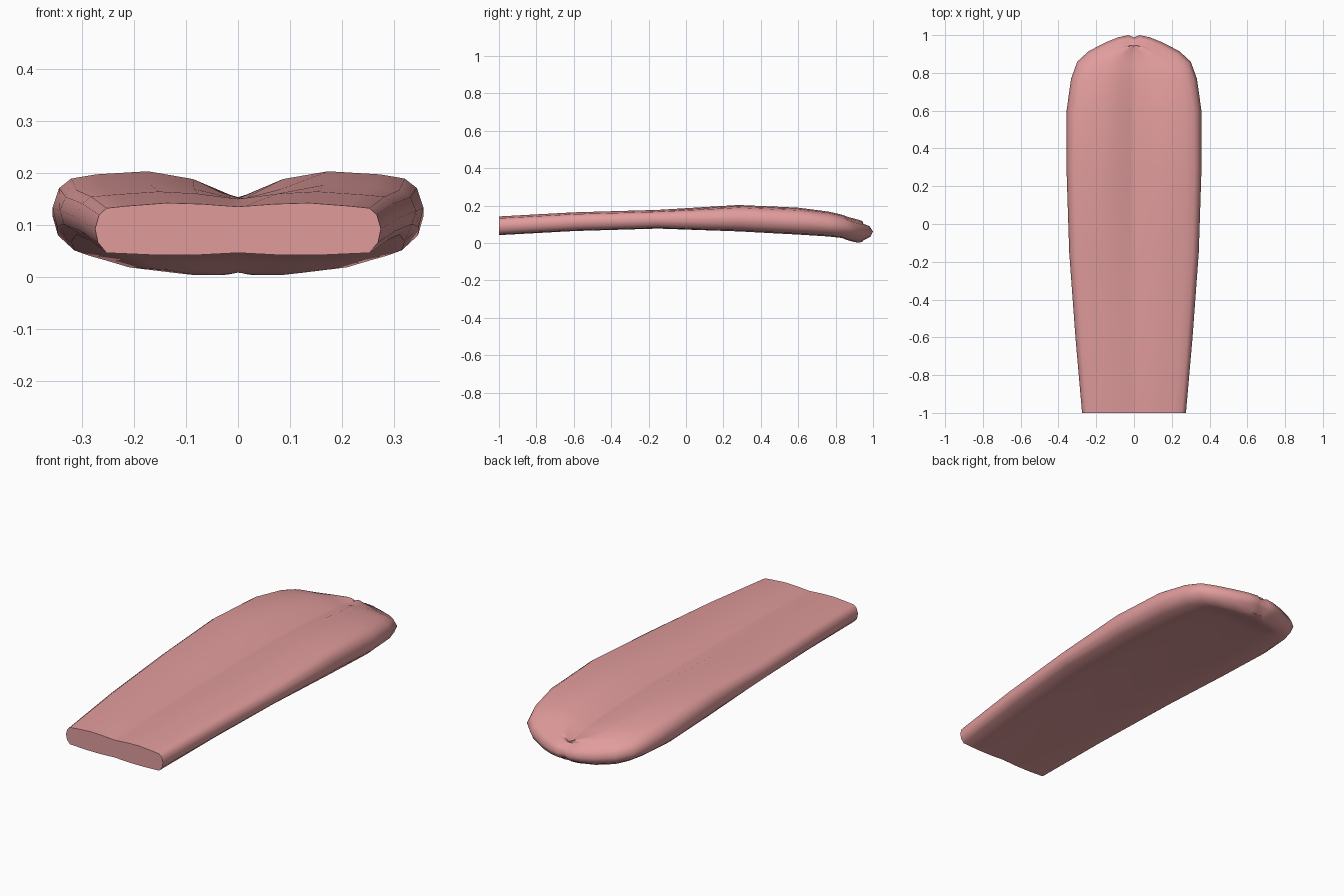
import bpy, bmesh
from mathutils import Vector

if "Cube" in bpy.data.objects:
    bpy.data.objects.remove(bpy.data.objects["Cube"])

# Stations from back to tip: y, half width, bottom z, ridge z, groove depth, edge inset
STATIONS = [
    (-1.00, .275, .042, .142, .007, .022),
    (-0.60, .310, .064, .164, .014, .028),
    (-0.15, .343, .077, .177, .027, .032),
    (0.28, .357, .062, .203, .050, .036),
    (0.60, .357, .045, .189, .048, .042),
    (0.77, .333, .035, .168, .038, .048),
    (0.86, .300, .027, .152, .030, .052),
    (0.915, .240, .013, .138, .024, .055),
    (0.962, .150, .003, .127, .018, .055),
    (0.988, .085, .004, .120, .014, .055),
    (1.00, .030, .008, .114, .008, .055),
    (0.988, .000, .010, .108, .000, .050),
]
# Top crown: fraction of width, groove share, drop at the sides
CROWN = [(0, 1, 0), (.05, .9, 0), (.27, .3, 0), (.54, 0, 0), (.85, 0, .006)]
# Rounded side wall: inset share, height share
WALL = [(1, .90), (.35, .77), (0, .50), (.25, .24), (1, .04)]
# Underside: fraction of width, height share
UNDER = [(.65, 0), (.3, 0), (0, .04)]


def half_section(i):
    """Points from the top centre round the right side to the bottom centre."""
    y, w, zb, zt, g, inset = STATIONS[i]
    a, b = STATIONS[max(i - 1, 0)], STATIONS[min(i + 1, len(STATIONS) - 1)]
    n = Vector((b[0] - a[0], a[1] - b[1])).normalized()
    if i == 0:
        n = Vector((1, 0))
    if i >= len(STATIONS) - 2:
        n = Vector((0, 1))
    h = zt - zb
    xi, yi = max(w - n.x * inset, 0), y - n.y * inset
    pts = [(xi * u, yi, zt - g * s - d) for u, s, d in CROWN]
    pts += [(max(w - n.x * inset * k, 0), y - n.y * inset * k, zb + h * v) for k, v in WALL]
    pts += [(xi * u, yi, zb + h * v) for u, v in UNDER]
    return pts


# Tongue: lofted sections with a mirrored left half
bm = bmesh.new()
rings = []
for i in range(len(STATIONS)):
    half = half_section(i)
    loop = half + [(-x, y, z) for x, y, z in half[-2:0:-1]]
    rings.append([bm.verts.new(p) for p in loop])
count = len(rings[0])
for r0, r1 in zip(rings, rings[1:]):
    for j in range(count):
        k = (j + 1) % count
        bm.faces.new((r0[j], r0[k], r1[k], r1[j]))
bm.faces.new(rings[0])
bmesh.ops.remove_doubles(bm, verts=bm.verts, dist=.0005)
bmesh.ops.recalc_face_normals(bm, faces=bm.faces)

mesh = bpy.data.meshes.new("tongue")
bm.to_mesh(mesh)
bm.free()
tongue = bpy.data.objects.new("tongue", mesh)
bpy.context.collection.objects.link(tongue)

# Pink flesh
pink = bpy.data.materials.new("pink_flesh")
pink.diffuse_color = (.75, .33, .33, 1)
pink.use_nodes = True
pink.node_tree.nodes["Principled BSDF"].inputs["Base Color"].default_value = pink.diffuse_color
mesh.materials.append(pink)

bpy.context.view_layer.objects.active = tongue
tongue.select_set(True)
bpy.ops.object.shade_smooth_by_angle(angle=1.0)
